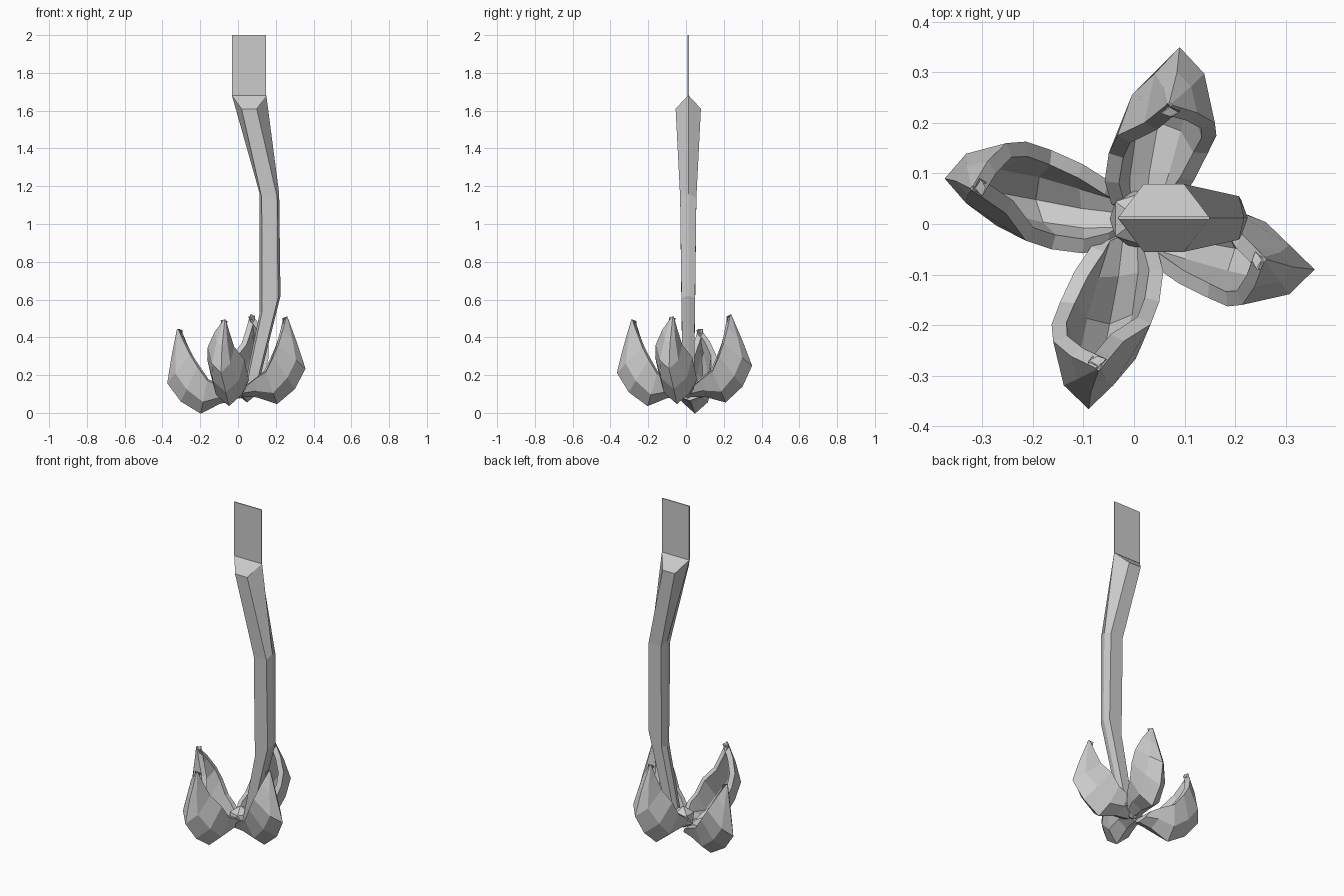
import bpy, bmesh, math
from mathutils import Vector, Matrix

if "Cube" in bpy.data.objects:
    bpy.data.objects.remove(bpy.data.objects["Cube"])


def mesh_object(name, verts, faces):
    me = bpy.data.meshes.new(name)
    me.from_pydata(verts, [], faces)
    ob = bpy.data.objects.new(name, me)
    bpy.context.collection.objects.link(ob)
    return ob


def loft(name, rings):
    """Closed tube through rings with equal point counts."""
    n = len(rings[0])
    verts = [p for r in rings for p in r]
    faces = [(i*n + j, i*n + (j+1) % n, (i+1)*n + (j+1) % n, (i+1)*n + j)
             for i in range(len(rings) - 1) for j in range(n)]
    faces += [tuple(reversed(range(n))), tuple(range((len(rings)-1)*n, len(rings)*n))]
    ob = mesh_object(name, verts, faces)
    bm = bmesh.new()
    bm.from_mesh(ob.data)
    bmesh.ops.remove_doubles(bm, verts=bm.verts, dist=0.0005)
    bmesh.ops.recalc_face_normals(bm, faces=bm.faces)
    bm.to_mesh(ob.data)
    bm.free()
    return ob


# Bent hexagonal stem: left x, left z, right x, right z, side-corner lift, inset, half depth
def stem_ring(xl, zl, xr, zr, lift, inset, d):
    a, b = Vector((xl, 0.012, zl + lift)), Vector((xr, 0.012, zr + lift))
    drop, y = Vector((0, 0, -lift)), Vector((0, d, 0))
    p, q = a.lerp(b, inset) + drop, a.lerp(b, 1 - inset) + drop
    return [a, p - y, q - y, b, q + y, p + y]


# The last ring closes the stem in a ridge under the blade
loft("stem", [stem_ring(*s) for s in [
    (0.03, 0.12, 0.10, 0.12, 0, 0.15, 0.03),
    (0.115, 0.53, 0.225, 0.62, 0, 0.12, 0.036),
    (0.115, 1.14, 0.218, 1.14, 0.02, 0.1, 0.043),
    (-0.032, 1.61, 0.15, 1.61, 0.07, 0.28, 0.067),
    (-0.032, 1.68, 0.15, 1.68, 0, 0.02, 0.002)]])

# Thin flat blade on top of the stem
bpy.ops.mesh.primitive_cube_add(size=1, location=(0.059, 0.012, 1.84))
blade = bpy.context.object
blade.name = "stem_blade"
blade.scale = (0.18, 0.006, 0.32)

# Cupped petal stations: spine radius, sideways shift, spine z, edge radius, half width, edge z
STATIONS = [
    (0.02, 0.02, 0.085, 0.04, 0.065, 0.14),
    (0.10, 0.03, 0.085, 0.085, 0.088, 0.18),
    (0.21, 0.048, 0.055, 0.14, 0.098, 0.22),
    (0.30, 0.065, 0.14, 0.175, 0.098, 0.30),
    (0.35, 0.09, 0.25, 0.20, 0.070, 0.37),
    (0.30, 0.085, 0.38, 0.22, 0.040, 0.45),
    (0.24, 0.07, 0.52, 0.235, 0.006, 0.52)]


def petal(name, turn, pitch, drop=0.0):
    pivot = Matrix.Translation((0, 0.05, 0.1))
    m = (Matrix.Translation((0, 0, -drop)) @ Matrix.Rotation(math.radians(turn), 4, 'Z')
         @ pivot @ Matrix.Rotation(math.radians(-pitch), 4, 'X') @ pivot.inverted())
    verts = []
    for u, v, z, ue, hw, ze in STATIONS:
        for side, t in ((-1, 1), (-0.7, 0.35), (0, 0), (0.7, 0.35), (1, 1)):
            verts.append(m @ Vector((v + side*hw, u + (ue-u)*t, z + (ze-z)*t)))
    faces = [(i*5+j, i*5+j+1, i*5+j+6, i*5+j+5)
             for i in range(len(STATIONS)-1) for j in range(4)]
    ob = mesh_object(name, verts, faces)
    mod = ob.modifiers.new("thickness", 'SOLIDIFY')
    mod.thickness = 0.03
    mod.offset = 1


# Four petals, each opened by a different amount
petal("back_petal", 0, 0)
petal("left_petal", 90, 12, 0.027)
petal("front_petal", 180, 7)
petal("right_petal", 270, 3)

# Faceted hub where petals and stem meet
bpy.ops.mesh.primitive_ico_sphere_add(subdivisions=1, radius=0.065, location=(0.01, 0.01, 0.14))
bpy.context.object.name = "hub"
